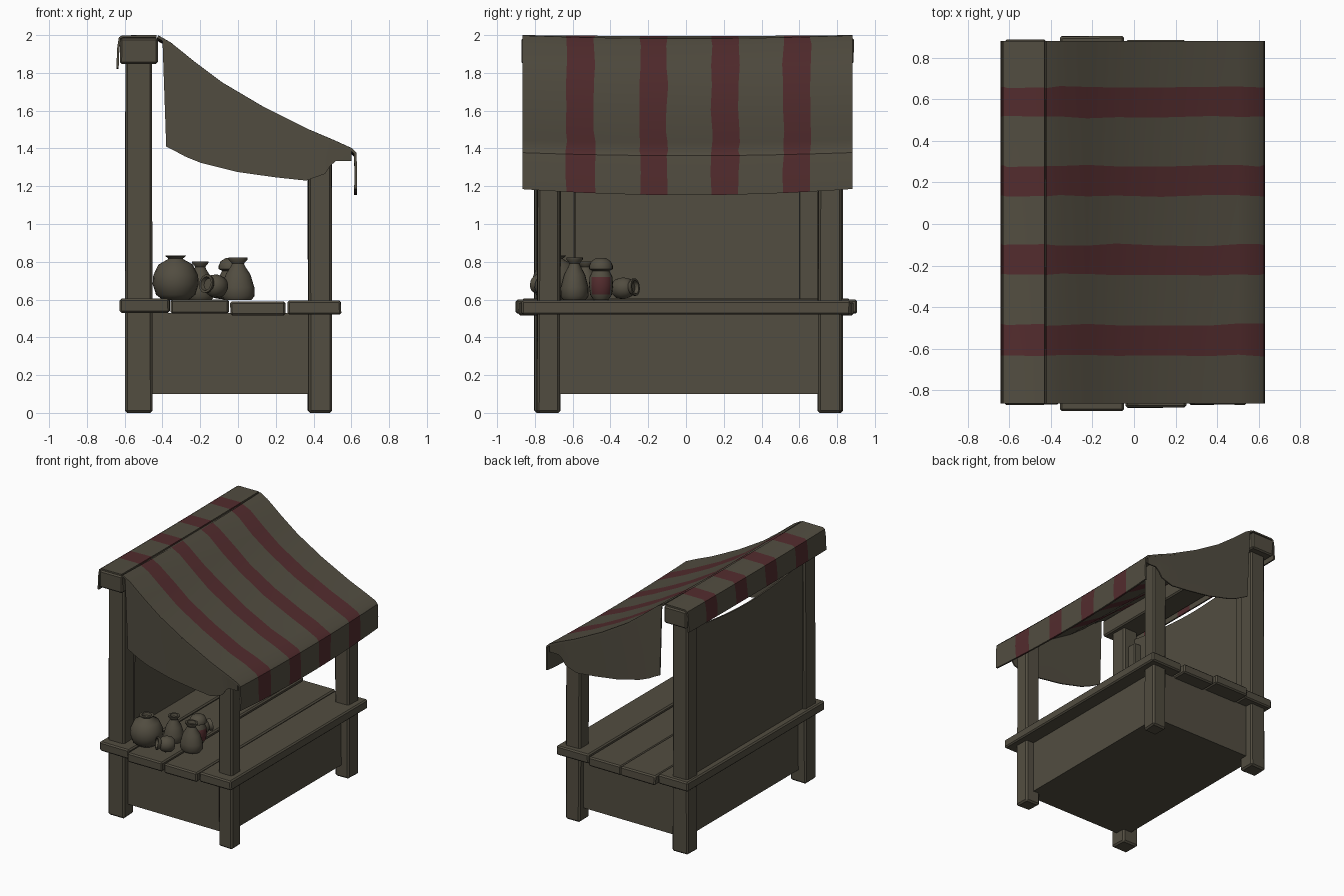
import bpy, bmesh, math, random
from mathutils import Matrix

if "Cube" in bpy.data.objects:
    bpy.data.objects.remove(bpy.data.objects["Cube"])
random.seed(4)

def material(name, c):
    m = bpy.data.materials.new(name)
    m.diffuse_color = (*c, 1)
    m.use_nodes = True
    m.node_tree.nodes["Principled BSDF"].inputs["Base Color"].default_value = m.diffuse_color
    return m

OLIVE = material("olive_brown", (0.084, 0.074, 0.052))
RED = material("dull_red", (0.086, 0.025, 0.027))

def finish(name, bm, angle=30, thick=0):
    me = bpy.data.meshes.new(name)
    bm.to_mesh(me)
    bm.free()
    ob = bpy.data.objects.new(name, me)
    bpy.context.collection.objects.link(ob)
    me.materials.append(OLIVE)
    me.materials.append(RED)
    bpy.ops.object.select_all(action='DESELECT')
    ob.select_set(True)
    bpy.context.view_layer.objects.active = ob
    if thick:
        s = ob.modifiers.new("thickness", 'SOLIDIFY')
        s.thickness, s.offset = thick, 0
        bpy.ops.object.modifier_apply(modifier=s.name)
    bpy.ops.object.shade_smooth_by_angle(angle=math.radians(angle))
    return ob

def box(name, x, y, z, bevel=0.012, jitter=0.005):
    """Slightly uneven bevelled block from min/max ranges."""
    bm = bmesh.new()
    bmesh.ops.create_cube(bm, size=1)
    for v in bm.verts:
        for i, r in enumerate((x, y, z)):
            v.co[i] = (r[0] + r[1]) / 2 + v.co[i] * (r[1] - r[0])
            if i < 2:
                v.co[i] += random.uniform(-jitter, jitter)
    if bevel:
        bmesh.ops.bevel(bm, geom=bm.edges[:], offset=bevel, segments=1, affect='EDGES')
    return finish(name, bm)

def grid(name, rows, thick, striped=False):
    """Cloth from rows of points, thickened."""
    bm = bmesh.new()
    vs = [[bm.verts.new(p) for p in r] for r in rows]
    for a, b in zip(vs, vs[1:]):
        for i in range(len(a) - 1):
            f = bm.faces.new((a[i], b[i], b[i + 1], a[i + 1]))
            yc = f.calc_center_median().y
            f.material_index = int(striped and any(lo < yc < hi for lo, hi in STRIPES))
    return finish(name, bm, 40, thick)

def lerp(pts, x):
    for (x0, z0), (x1, z1) in zip(pts, pts[1:]):
        if x <= x1:
            return z0 + (z1 - z0) * (x - x0) / (x1 - x0)
    return pts[-1][1]

# posts, with inner battens holding the back cloth
for side, yb, yf, yi in (("left", (-0.80, -0.665), (-0.785, -0.665), (-0.67, -0.585)),
                         ("right", (0.70, 0.83), (0.70, 0.82), (0.60, 0.705))):
    box(side + "_back_post", (-0.595, -0.455), yb, (0, 1.88))
    box(side + "_front_post", (0.37, 0.495), yf, (0, 1.42))
    box(side + "_batten", (-0.56, -0.50), yi, (0.58, 1.70), 0.006, 0.002)

# closed base and counter planks
box("base_box", (-0.53, 0.43), (-0.745, 0.77), (0.10, 0.53), 0, 0.003)
for i, (x0, x1, y0, y1, z0) in enumerate(((-0.625, -0.36, -0.87, 0.87, 0.53),
                                          (-0.355, -0.05, -0.90, 0.905, 0.525),
                                          (-0.04, 0.25, -0.885, 0.885, 0.515),
                                          (0.26, 0.545, -0.87, 0.87, 0.52))):
    box("counter_plank_%d" % (i + 1), (x0, x1), (y0, y1), (z0, z0 + 0.075), 0.01, 0.003)

# top beam
box("top_beam", (-0.625, -0.425), (-0.87, 0.888), (1.848, 1.985), 0.01, 0.002)

# striped cloth: columns split at stripe borders
STRIPES = [(-0.635, -0.485), (-0.245, -0.10), (0.135, 0.28), (0.515, 0.66)]
edges = [-0.865] + [e for s in STRIPES for e in s] + [0.882]
ys = []
for a, b in zip(edges, edges[1:]):
    ys += [a, (a + b) / 2]
ys.append(edges[-1])

def sag(y):
    return 0.016 * (1 - (y / 0.87) ** 2)

def wob(y):
    return y + random.uniform(-0.006, 0.006) if abs(y) < 0.8 else y

CANOPY = [(-0.425, 1.992), (-0.36, 1.955), (-0.23, 1.85), (-0.09, 1.745), (0.13, 1.615),
          (0.37, 1.495), (0.50, 1.44), (0.60, 1.395)]
rows = [[(x, wob(y), z - sag(y)) for y in ys] for x, z in CANOPY]
for x, z in ((0.62, 1.375), (0.624, 1.28), (0.622, 1.185)):
    rows.append([(x, wob(y), z - sag(y) * (2 if z < 1.2 else 1)) for y in ys])
grid("canopy", rows, 0.014, True)

# cloth wrapped over the beam
wrap = ((-0.638, 1.825), (-0.634, 1.93), (-0.626, 1.985), (-0.61, 1.993), (-0.432, 1.994))
grid("beam_cloth", [[(x, wob(y), z - sag(y) * 0.3) for y in ys] for x, z in wrap], 0.012, True)

# hanging side flaps
HEM = [(-0.40, 1.41), (-0.36, 1.39), (-0.2, 1.325), (0.0, 1.275), (0.2, 1.247), (0.36, 1.23),
       (0.46, 1.265), (0.49, 1.31), (0.52, 1.335), (0.61, 1.335)]
XS = [-0.40, -0.36, -0.28, -0.2, -0.1, 0.0, 0.1, 0.2, 0.3, 0.36, 0.46, 0.49, 0.52, 0.60]
for name, y in (("left_flap", -0.86), ("right_flap", 0.877)):
    rows = []
    for t in (0, 0.33, 0.66, 1):
        rows.append([(x + (0.02 * t if x < -0.3 else 0), y - math.copysign(0.006 * t, y),
                      (1 - t) * lerp(CANOPY, x) + t * lerp(HEM, x)) for x in XS])
    grid(name, rows, 0.01)

# back cloth stretched between the rear posts
rows = []
for t in (0, 0.25, 0.5, 0.75, 1):
    rows.append([(-0.567, -0.70 + 1.44 * u / 12,
                  0.59 + t * (1.20 - 0.07 * math.sin(math.pi * u / 12))) for u in range(13)])
grid("back_cloth", rows, 0.012)

# pottery, turned from profiles of (radius, height)
def jar(name, prof, loc, scale, turn=0, lean=0, patch=False):
    bm = bmesh.new()
    n = 20
    rings = [[bm.verts.new((r * math.cos(2 * math.pi * k / n), r * math.sin(2 * math.pi * k / n), z))
              for k in range(n)] for r, z in prof]
    for a, b in zip(rings, rings[1:]):
        for k in range(n):
            bm.faces.new((a[k], a[(k + 1) % n], b[(k + 1) % n], b[k]))
    bm.faces.new(rings[0][::-1])
    bm.faces.new(rings[-1])
    bm.normal_update()
    if patch:  # painted panel on the side facing the customer
        for f in bm.faces:
            c = f.calc_center_median()
            f.material_index = int(f.normal.x > 0.6 and 0.2 < c.z < 0.62)
    m = Matrix.Translation(loc) @ Matrix.Rotation(turn, 4, 'Z') @ Matrix.Rotation(lean, 4, 'Y')
    bm.transform(m @ Matrix.Diagonal((*scale, 1)))
    return finish(name, bm, 45)

ROUND = [(0.55, 0), (0.85, 0.12), (1, 0.36), (0.97, 0.56), (0.75, 0.8), (0.34, 0.92),
         (0.32, 0.94), (0.44, 0.99), (0.44, 1), (0.3, 1), (0.26, 0.92)]
TALL = [(0.8, 0), (1, 0.1), (0.98, 0.3), (0.75, 0.6), (0.42, 0.8), (0.36, 0.86),
        (0.58, 0.96), (0.58, 1), (0.4, 1), (0.34, 0.9)]
LIDDED = [(0.6, 0), (0.9, 0.13), (1, 0.35), (0.95, 0.55), (0.7, 0.7), (0.98, 0.74),
          (0.98, 0.82), (0.8, 0.93), (0.4, 1)]
POT = [(0.6, 0), (0.9, 0.15), (1, 0.45), (0.85, 0.7), (0.6, 0.8), (0.8, 0.92),
       (0.8, 1), (0.6, 1), (0.5, 0.85)]
Z = 0.597
jar("big_jar", ROUND, (-0.33, -0.69, Z), (0.122, 0.122, 0.235))
jar("tall_jar", TALL, (0.0, -0.59, Z), (0.088, 0.075, 0.225))
jar("narrow_jar", TALL, (-0.20, -0.53, Z), (0.075, 0.075, 0.205))
jar("lidded_jar", LIDDED, (-0.04, -0.45, Z), (0.064, 0.064, 0.222), patch=True)
jar("front_lying_pot", POT, (-0.08, -0.70, Z + 0.065), (0.062, 0.062, 0.13),
    math.radians(225), math.radians(80))
jar("rear_lying_pot", POT, (-0.12, -0.38, Z + 0.058), (0.058, 0.058, 0.13),
    math.radians(60), math.radians(85))
